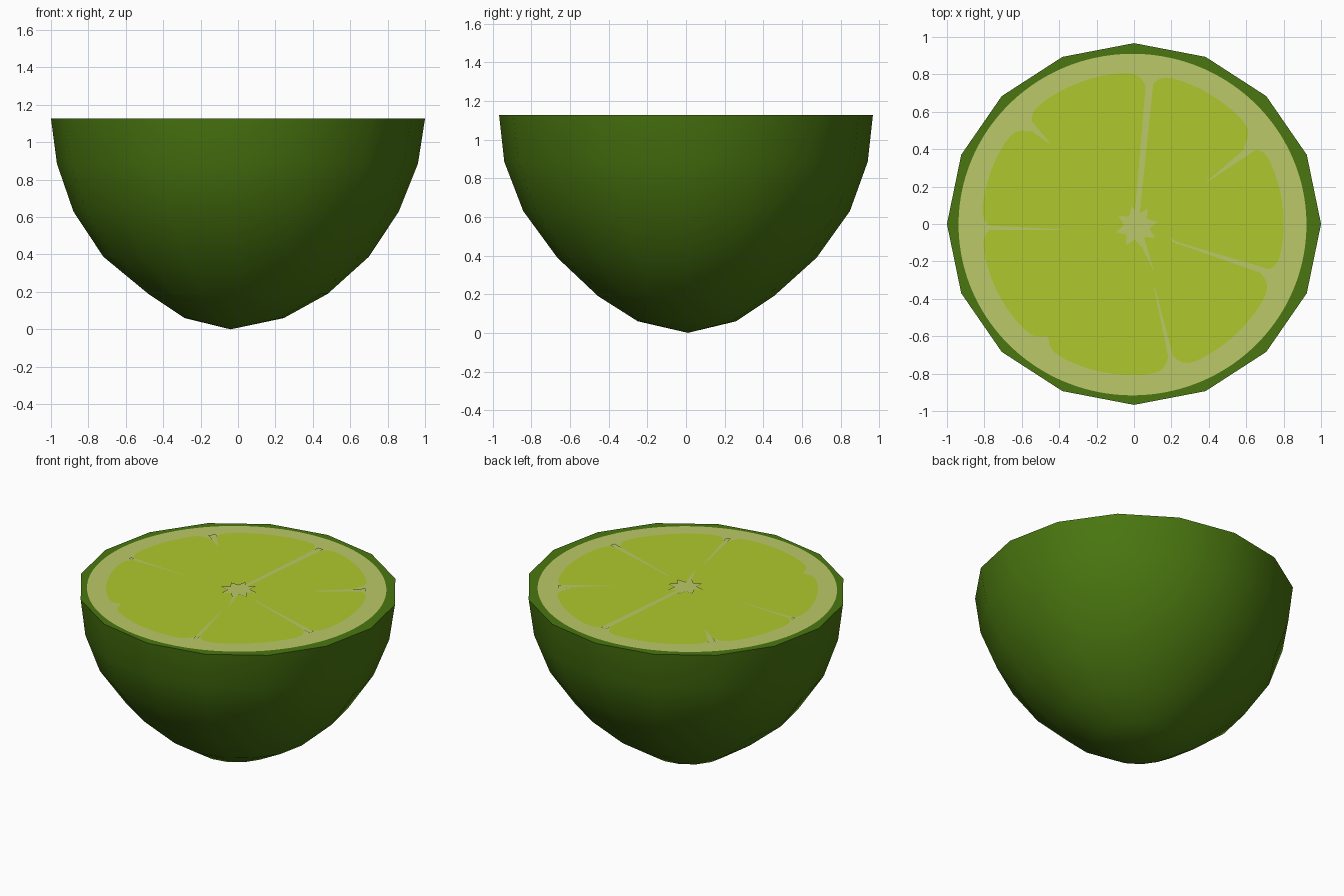
import bpy, bmesh
from math import sin, cos, pi, exp, radians, hypot

if "Cube" in bpy.data.objects:
    bpy.data.objects.remove(bpy.data.objects["Cube"])

SIDES, TOP, LAYER = 16, 1.127, 0.002


def material(name, r, g, b):
    m = bpy.data.materials.new(name)
    m.diffuse_color = (r, g, b, 1)
    m.use_nodes = True
    m.node_tree.nodes["Principled BSDF"].inputs["Base Color"].default_value = m.diffuse_color
    return m


RIND = material("dark green rind", 0.067, 0.181, 0.005)
PITH = material("pale pith", 0.497, 0.584, 0.138)
PULP = material("lime pulp", 0.429, 0.584, 0.026)


def finish(bm, name, mat):
    me = bpy.data.meshes.new(name)
    bm.to_mesh(me)
    bm.free()
    me.materials.append(mat)
    ob = bpy.data.objects.new(name, me)
    bpy.context.collection.objects.link(ob)
    return ob


def sheet(name, outlines, level, mat):
    """Flat painted shapes lying just above the cut face."""
    bm = bmesh.new()
    for pts in outlines:
        f = bm.faces.new([bm.verts.new((x, y, TOP + level * LAYER)) for x, y in pts])
        f.normal_update()
        if f.normal.z < 0:
            f.normal_flip()
    bmesh.ops.triangulate(bm, faces=bm.faces[:])
    return finish(bm, name, mat)


# Rind: low-poly bowl; each ring is z, radius x, radius y, centre x, centre y
rings = [(0.06, 0.265, 0.255, -0.02, 0.005), (0.19, 0.48, 0.455, 0.0, 0.0),
         (0.388, 0.71, 0.67, -0.01, 0.005), (0.63, 0.87, 0.845, -0.01, 0.003),
         (0.885, 0.965, 0.94, -0.003, 0.0), (TOP, 1.0, 0.967, 0.0, 0.0)]
bm = bmesh.new()
tip = bm.verts.new((-0.04, 0.01, 0))
loops = [[bm.verts.new((cx + rx * cos(2 * pi * i / SIDES), cy + ry * sin(2 * pi * i / SIDES), z))
          for i in range(SIDES)] for z, rx, ry, cx, cy in rings]
for i in range(SIDES):
    j = (i + 1) % SIDES
    bm.faces.new((tip, loops[0][j], loops[0][i]))
    for a, b in zip(loops, loops[1:]):
        bm.faces.new((a[i], a[j], b[j], b[i]))
bm.faces.new(loops[-1])
bmesh.ops.recalc_face_normals(bm, faces=bm.faces[:])
rind = finish(bm, "rind", RIND)
bpy.context.view_layer.objects.active = rind
rind.select_set(True)
bpy.ops.object.shade_smooth_by_angle(angle=radians(50))

# Pith: pale disc inside the rind edge
N = 240
angles = [2 * pi * i / N for i in range(N)]
sheet("pith", [[(-0.008 + 0.93 * cos(a), -0.003 + 0.913 * sin(a)) for a in angles]], 1, PITH)

# Pulp: disc that dips where the segments meet; notch angle and depth
notches = [(83.5, 0.09), (34, 0.10), (-20.5, 0.08), (-74, 0.09),
           (-127, 0.06), (181.5, 0.05), (137, 0.09)]


def pulp_radius(a):
    r = 0.808
    for deg, depth in notches:
        d = abs((a - radians(deg) + pi) % (2 * pi) - pi)
        r -= depth * exp(-(d / 0.05) ** 1.3)
    return r


sheet("pulp", [[(-0.008 + pulp_radius(a) * cos(a), pulp_radius(a) * sin(a))
                for a in angles]], 2, PULP)


# Membranes: thin tapered slivers, inner end to outer end with two widths
def sliver(x0, y0, x1, y1, w0, w1):
    l = hypot(x1 - x0, y1 - y0)
    nx, ny = -(y1 - y0) / l / 2, (x1 - x0) / l / 2
    return [(x0 + nx * w0, y0 + ny * w0), (x1 + nx * w1, y1 + ny * w1),
            (x1 - nx * w1, y1 - ny * w1), (x0 - nx * w0, y0 - ny * w0)]


membranes = [(0.015, 0.03, 0.085, 0.77, 0.025, 0.04), (0.39, 0.225, 0.66, 0.43, 0.004, 0.045),
             (0.20, -0.09, 0.74, -0.265, 0.006, 0.035), (0.11, -0.34, 0.205, -0.75, 0.004, 0.028),
             (0.105, -0.25, 0.04, -0.08, 0.002, 0.03), (0.235, -0.105, 0.19, -0.075, 0.012, 0.004),
             (-0.38, -0.03, -0.80, -0.02, 0.002, 0.025), (-0.455, 0.435, -0.58, 0.55, 0.006, 0.05)]
sheet("membranes", [sliver(*m) for m in membranes], 3, PITH)

# Core: small star in the middle
star = [(0.015 + (0.115, 0.068)[k % 2] * cos(k * pi / 8 + 0.25),
         -0.015 + (0.115, 0.068)[k % 2] * sin(k * pi / 8 + 0.25)) for k in range(16)]
sheet("core", [star], 4, PITH)
